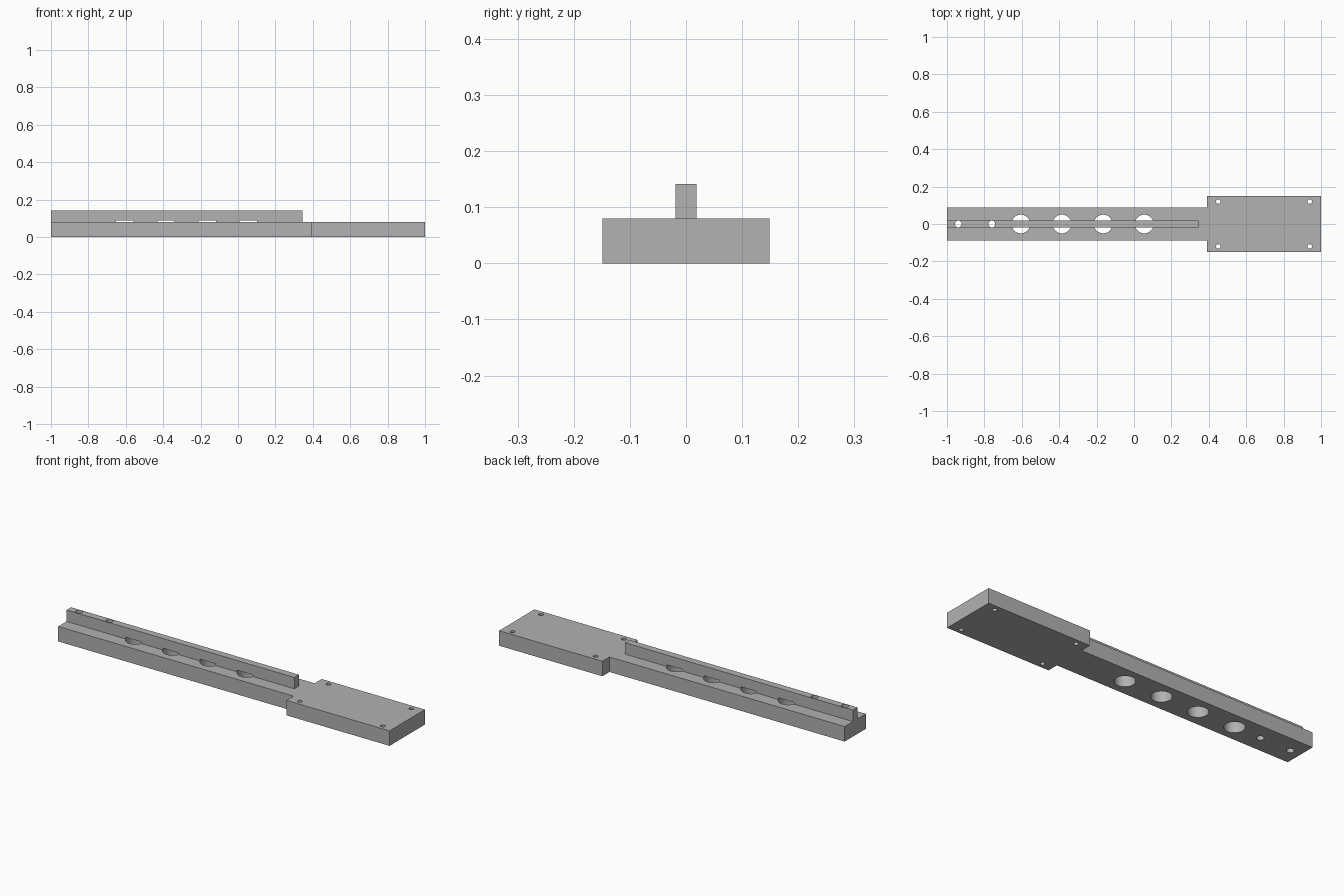
import bpy, bmesh, math

cube = bpy.data.objects.get("Cube")
if cube:
    bpy.data.objects.remove(cube, do_unlink=True)

BASE_H, RAIL_TOP = 0.08, 0.141
BAR_HALF, PAD_HALF, RAIL_HALF = 0.089, 0.149, 0.019
PAD_START, RAIL_END = 0.39, 0.346

grey = bpy.data.materials.new("plain grey")
grey.use_nodes = True
colour = (0.445, 0.445, 0.445, 1)
grey.diffuse_color = colour
grey.node_tree.nodes["Principled BSDF"].inputs["Base Color"].default_value = colour


def finish(bm, name):
    bmesh.ops.recalc_face_normals(bm, faces=bm.faces)
    mesh = bpy.data.meshes.new(name)
    bm.to_mesh(mesh)
    bm.free()
    mesh.materials.append(grey)
    obj = bpy.data.objects.new(name, mesh)
    bpy.context.collection.objects.link(obj)
    return obj


def prism(name, outline, z0, z1):
    bm = bmesh.new()
    face = bm.faces.new([bm.verts.new((x, y, z0)) for x, y in outline])
    new = bmesh.ops.extrude_face_region(bm, geom=[face])["geom"]
    verts = [v for v in new if isinstance(v, bmesh.types.BMVert)]
    bmesh.ops.translate(bm, verts=verts, vec=(0, 0, z1 - z0))
    return finish(bm, name)


def circle(x, y, r, n):
    steps = [2 * math.pi * i / n for i in range(n)]
    return [(x + r * math.cos(a), y + r * math.sin(a)) for a in steps]


def combine(target, other, operation):
    mod = target.modifiers.new(operation, "BOOLEAN")
    mod.operation = operation
    mod.solver = "EXACT"
    mod.object = other
    bpy.context.view_layer.objects.active = target
    bpy.ops.object.modifier_apply(modifier=mod.name)
    bpy.data.objects.remove(other, do_unlink=True)


# Narrow bar widening into a mounting pad
side = [(-1, BAR_HALF), (PAD_START, BAR_HALF), (PAD_START, PAD_HALF), (1, PAD_HALF)]
outline = side + [(x, -y) for x, y in reversed(side)]
body = prism("mounting_arm", outline, 0, BASE_H)

# Raised centre rail
rail = prism("rail", [(-1, -RAIL_HALF), (RAIL_END, -RAIL_HALF),
                      (RAIL_END, RAIL_HALF), (-1, RAIL_HALF)], BASE_H / 2, RAIL_TOP)
combine(body, rail, "UNION")

# Large lightening holes, stopping just inside the rail
for i in range(4):
    hole = prism("large_hole", circle(-0.605 + 0.22 * i, 0, 0.05, 48), -0.1, 0.089)
    combine(body, hole, "DIFFERENCE")

# Bolt holes through the rail and bar
for x in (-0.94, -0.76):
    combine(body, prism("rail_hole", circle(x, 0, 0.018, 32), -0.1, 0.3), "DIFFERENCE")

# Corner screw holes in the pad
for x in (0.45, 0.94):
    for y in (-0.12, 0.12):
        combine(body, prism("pad_hole", circle(x, y, 0.012, 32), -0.1, 0.3), "DIFFERENCE")

# Smooth hole walls, sharp edges
bpy.ops.object.select_all(action="DESELECT")
body.select_set(True)
bpy.context.view_layer.objects.active = body
bpy.ops.object.shade_smooth_by_angle(angle=math.radians(30))
